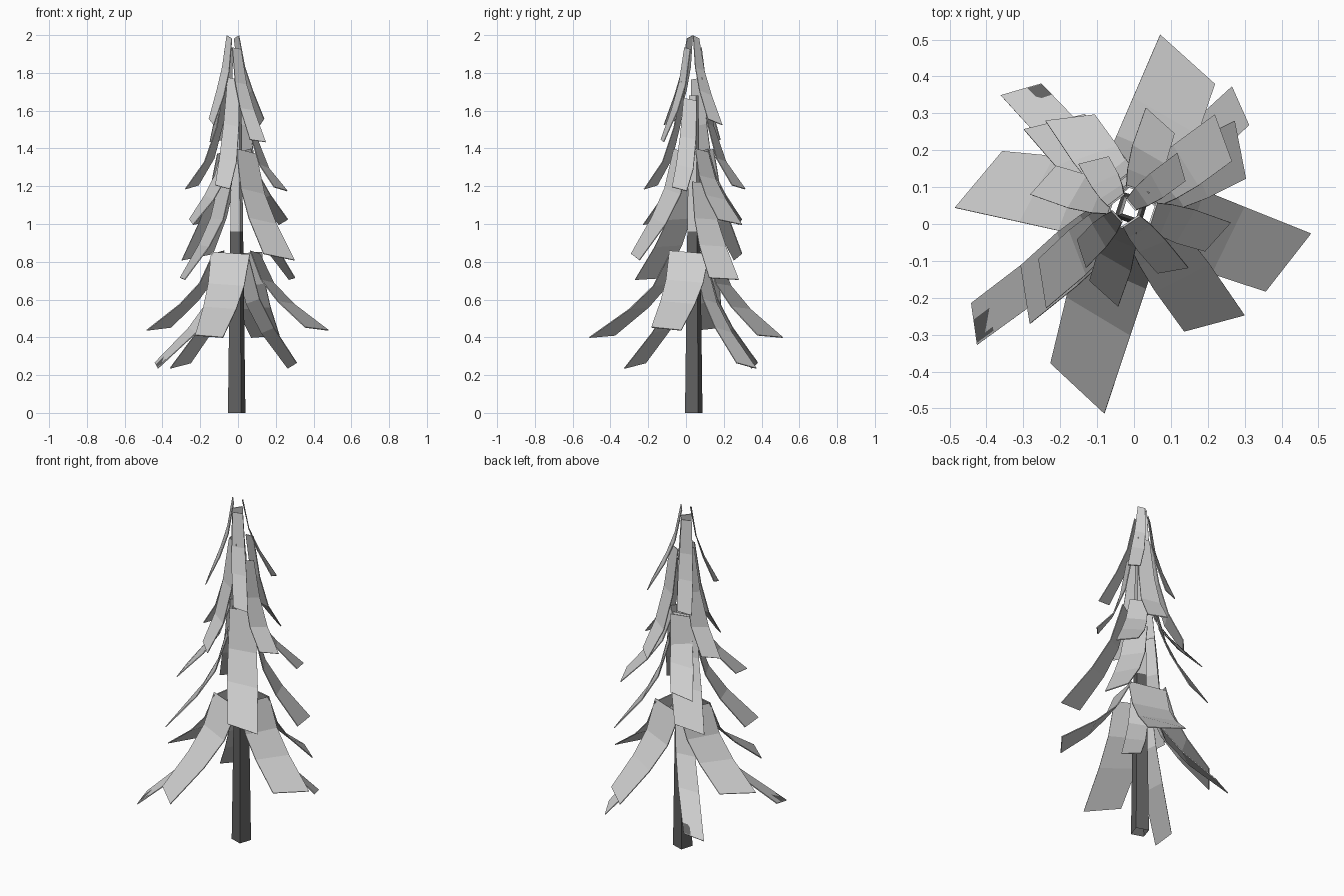
import bpy, bmesh
from math import radians, cos, sin
from mathutils import Vector

if "Cube" in bpy.data.objects:
    bpy.data.objects.remove(bpy.data.objects["Cube"], do_unlink=True)


def material(name, value):
    mat = bpy.data.materials.new(name)
    mat.use_nodes = True
    colour = (value, value, value, 1)
    mat.diffuse_color = colour
    mat.node_tree.nodes["Principled BSDF"].inputs["Base Color"].default_value = colour
    return mat


leaf_grey = material("leaf light grey", 0.62)
bark_grey = material("bark dark grey", 0.12)
ORIGIN = Vector((0, 0, 0))
AXIS = Vector((-0.007, 0.041, 0))
PEAK = Vector((-0.027, 0.037, 0))
# how far out and how far down each crease of a bough sits
SOFT = [(0, 0), (0.2, 0.38), (0.5, 0.66), (1, 1)]
FLARED = [(0, 0), (0.2, 0.43), (0.5, 0.75), (1, 1)]
SKEW = 24


def finish(name, bm, *mats):
    mesh = bpy.data.meshes.new(name)
    bm.to_mesh(mesh)
    bm.free()
    for mat in mats:
        mesh.materials.append(mat)
    obj = bpy.data.objects.new(name, mesh)
    bpy.context.collection.objects.link(obj)
    return obj


def bough(name, angle, reach, width, top, tip, base, inner, centre, root_scale,
          creases, roll):
    """Drooping, rolled sheet with a skewed tip; returns its rows of corners."""
    bm = bmesh.new()
    a = radians(angle)
    spoke = Vector((cos(a), sin(a), 0))
    start, end = base + spoke * inner, centre + spoke * reach
    rows = []
    for out, down in creases:
        mid = start.lerp(end, out)
        mid.z = top + (tip - top) * down
        e = a + radians(90 - SKEW * out)
        half = width / 2 * (root_scale + (1 - root_scale) * min(1, down * 1.3))
        side = Vector((cos(e), sin(e), -roll)) * half
        rows.append((mid - side, mid + side))
    grid = [[bm.verts.new(p) for p in row] for row in rows]
    for low, high in zip(grid, grid[1:]):
        bm.faces.new((low[0], high[0], high[1], low[1]))
    obj = finish(name, bm, leaf_grey)
    solid = obj.modifiers.new("thickness", "SOLIDIFY")
    solid.thickness = 0.005
    solid.offset = 0
    return rows


def tip_patch(name, rows, left, right):
    """Thin dark plate lying on the end of a bough."""
    bm = bmesh.new()
    corners = []
    for along, across in ((0.78, left), (1, left), (1, right), (0.78, right)):
        edge = [rows[-2][i].lerp(rows[-1][i], along) for i in (0, 1)]
        corners.append(bm.verts.new(edge[0].lerp(edge[1], across) + Vector((0, 0, 0.005))))
    bm.faces.new(corners)
    finish(name, bm, bark_grey)


# Tapered square trunk: dark bark below, pale stem above
bm = bmesh.new()
bmesh.ops.create_cone(bm, cap_ends=False, segments=4, radius1=0.052,
                      radius2=0.028, depth=1.68)
bmesh.ops.translate(bm, verts=bm.verts, vec=(0, 0, 0.84))
bmesh.ops.bisect_plane(bm, geom=bm.verts[:] + bm.edges[:] + bm.faces[:],
                       plane_co=(0, 0, 0.96), plane_no=(0, 0, 1))
for face in bm.faces:
    face.material_index = int(face.calc_center_median().z > 0.96)
trunk = finish("trunk", bm, bark_grey, leaf_grey)
trunk.location = AXIS
trunk.rotation_euler.z = radians(27)

# Tiers: name, root centre, root radius, tip centre, root width factor,
# width, root z, tip z, creases, roll, (angle, reach) pairs
tiers = [
    ("skirt_bough", AXIS, 0.1, ORIGIN, 1.08, 0.2, 0.85, 0.445, SOFT, 0.08,
     [(-14, 0.43), (164, 0.437)]),
    ("long_skirt_bough", AXIS, 0.1, ORIGIN, 1.08, 0.2, 0.845, 0.405, SOFT, 0.06,
     [(72, 0.468), (251, 0.47)]),
    ("lowest_bough", AXIS, 0.05, ORIGIN, 0.8, 0.115, 0.8, 0.25, SOFT, 0.25,
     [(48, 0.43), (130, 0.475), (212, 0.51)]),
    ("middle_bough", AXIS, 0.07, ORIGIN, 0.75, 0.16, 1.22, 0.71, SOFT, 0.06,
     [(35, 0.35), (213, 0.35)]),
    ("wide_bough", AXIS, 0.08, ORIGIN, 0.8, 0.17, 1.385, 0.825, SOFT, 0.2,
     [(-51, 0.345), (128, 0.35)]),
    ("short_bough", AXIS, 0.06, ORIGIN, 0.7, 0.135, 1.39, 1.01, SOFT, 0.2,
     [(44, 0.335), (121, 0.335), (213, 0.295)]),
    ("upper_bough", AXIS, 0.055, AXIS, 0.62, 0.105, 1.77, 1.195, FLARED, 0.2,
     [(72, 0.25), (162, 0.25), (252, 0.24)]),
    ("upper_side_bough", AXIS, 0.06, AXIS, 0.7, 0.105, 1.66, 1.185, FLARED, 0.2,
     [(-18, 0.245)]),
    ("crown_bough", PEAK, 0.035, AXIS, 0.65, 0.085, 1.93, 1.44, SOFT, 0.15,
     [(-56, 0.2), (128, 0.165)]),
    ("top_bough", PEAK, 0.025, AXIS, 0.5, 0.08, 1.99, 1.54, SOFT, 0.4,
     [(40, 0.175), (222, 0.18)]),
]
built = {}
for name, base, inner, centre, root_scale, width, top, tip, creases, roll, spokes in tiers:
    for i, (angle, reach) in enumerate(spokes):
        label = f"{name}_{i + 1}"
        built[label] = bough(label, angle, reach, width, top, tip, base, inner,
                             centre, root_scale, creases, roll)

# Dark ends on two of the lowest boughs
tip_patch("back_tip_patch", built["lowest_bough_2"], 0, 0.35)
tip_patch("side_tip_patch", built["lowest_bough_3"], 0.4, 0.95)
